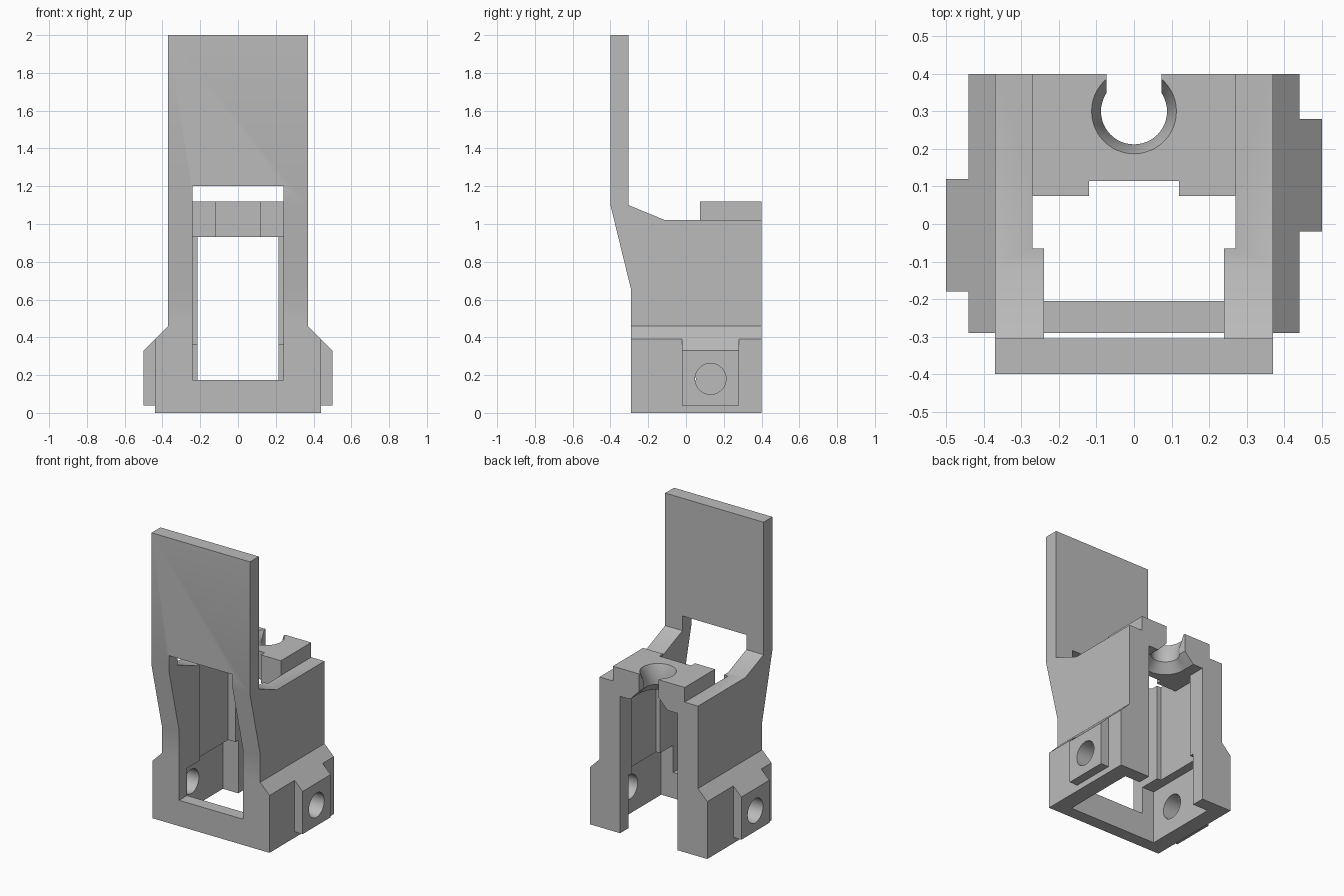
import bpy, bmesh, math
from mathutils import Matrix

old = bpy.data.objects.get("Cube")
if old:
    bpy.data.objects.remove(old)

grey = bpy.data.materials.new("plain_grey")
grey.use_nodes = True
COLOUR = (0.5, 0.5, 0.5, 1)
grey.diffuse_color = COLOUR
grey.node_tree.nodes["Principled BSDF"].inputs["Base Color"].default_value = COLOUR


def finish(name, bm):
    bmesh.ops.recalc_face_normals(bm, faces=bm.faces)
    mesh = bpy.data.meshes.new(name)
    bm.to_mesh(mesh)
    bm.free()
    mesh.materials.append(grey)
    obj = bpy.data.objects.new(name, mesh)
    bpy.context.collection.objects.link(obj)
    return obj


def prism(name, outline, axis, start, end):
    """Extrude an outline along x (outline in y, z) or y (outline in x, z)."""
    bm = bmesh.new()
    place = (lambda a, b: (start, a, b)) if axis == "x" else (lambda a, b: (a, start, b))
    face = bm.faces.new([bm.verts.new(place(a, b)) for a, b in outline])
    moved = bmesh.ops.extrude_face_region(bm, geom=[face])["geom"]
    shift = (end - start, 0, 0) if axis == "x" else (0, end - start, 0)
    bmesh.ops.translate(bm, vec=shift,
                        verts=[v for v in moved if isinstance(v, bmesh.types.BMVert)])
    return finish(name, bm)


def box(name, x, y, z):
    return prism(name, [(x[0], z[0]), (x[1], z[0]), (x[1], z[1]), (x[0], z[1])], "y", *y)


def revolve(name, profile, centre, steps=48):
    """Solid of revolution about z from (radius, height) points."""
    bm = bmesh.new()
    rings = []
    for r, z in profile:
        rings.append([bm.verts.new((centre[0] + r * math.cos(math.tau * i / steps),
                                    centre[1] + r * math.sin(math.tau * i / steps), z))
                      for i in range(steps)])
    for low, high in zip(rings, rings[1:]):
        for i in range(steps):
            j = (i + 1) % steps
            bm.faces.new((low[i], low[j], high[j], high[i]))
    bm.faces.new(rings[0])
    bm.faces.new(rings[-1])
    return finish(name, bm)


def bore(name, x, y, z, radius):
    bm = bmesh.new()
    turn = Matrix.Translation((x, y, z)) @ Matrix.Rotation(math.pi / 2, 4, "Y")
    bmesh.ops.create_cone(bm, cap_ends=True, segments=40, radius1=radius,
                          radius2=radius, depth=0.5, matrix=turn)
    return finish(name, bm)


def combine(target, others, operation):
    bpy.context.view_layer.objects.active = target
    for other in others:
        other.hide_render = True
        mod = target.modifiers.new(other.name, "BOOLEAN")
        mod.operation = operation
        mod.solver = "EXACT"
        mod.object = other
        bpy.ops.object.modifier_apply(modifier=mod.name)
        bpy.data.objects.remove(other)


# Upright plate and body share one side profile
bracket = prism("mount_bracket", [
    (-0.4, 2), (-0.305, 2), (-0.305, 1.1), (-0.11, 1.02), (0.4, 1.02),
    (0.4, 0), (-0.29, 0), (-0.29, 0.65), (-0.4, 1.1)], "x", -0.37, 0.37)

# Wider base with chamfered shoulders, and a staggered pad on each side
base = prism("base", [(-0.44, 0), (0.44, 0), (0.44, 0.39), (0.37, 0.46),
                      (-0.37, 0.46), (-0.44, 0.39)], "y", -0.29, 0.4)
sides = ((1, 0.13), (-1, -0.03))
pads = [prism("side_pad", [(s * x, z) for x, z in
              ((0.35, 0.04), (0.5, 0.04), (0.5, 0.33), (0.37, 0.46), (0.35, 0.46))],
              "y", y - 0.15, y + 0.15) for s, y in sides]
combine(bracket, [base] + pads, "UNION")

# Hollow inside, front window and rear opening
cavities = [
    box("front_window", (-0.24, 0.24), (-0.5, -0.06), (0.175, 1.2)),
    box("top_opening", (-0.27, 0.27), (-0.065, 0.075), (0.2, 1.3)),
    box("inner_channel", (-0.27, 0.27), (0.05, 0.28), (0.2, 0.93)),
    box("lower_chamber", (-0.33, 0.33), (-0.205, 0.31), (-0.1, 0.36)),
    box("rear_opening", (-0.215, 0.215), (0.2, 0.5), (-0.1, 0.93)),
]
combine(bracket, cavities, "DIFFERENCE")

# Raised bridge across the top rear
bridge = box("top_bridge", (-0.27, 0.27), (0.075, 0.4), (0.93, 1.12))
combine(bracket, [bridge], "UNION")

# Bridge notch, flared round seat with its rear slot, and pad bores
details = [
    box("bridge_notch", (-0.12, 0.12), (0, 0.115), (0.8, 1.3)),
    revolve("round_seat", [(0.15, 0.92), (0.088, 0.99), (0.088, 1.05),
                           (0.113, 1.12), (0.113, 1.2)], (0, 0.3)),
    prism("rear_slot", [(-0.15, 0.92), (0.15, 0.92), (0.073, 1.0), (0.073, 1.2),
                        (-0.073, 1.2), (-0.073, 1.0)], "y", 0.31, 0.5),
] + [bore("pad_bore", s * 0.45, y, 0.18, 0.082) for s, y in sides]
combine(bracket, details, "DIFFERENCE")

# Smooth the round surfaces only
bpy.ops.object.select_all(action="DESELECT")
bracket.select_set(True)
bpy.context.view_layer.objects.active = bracket
bpy.ops.object.shade_smooth_by_angle(angle=math.radians(25))
